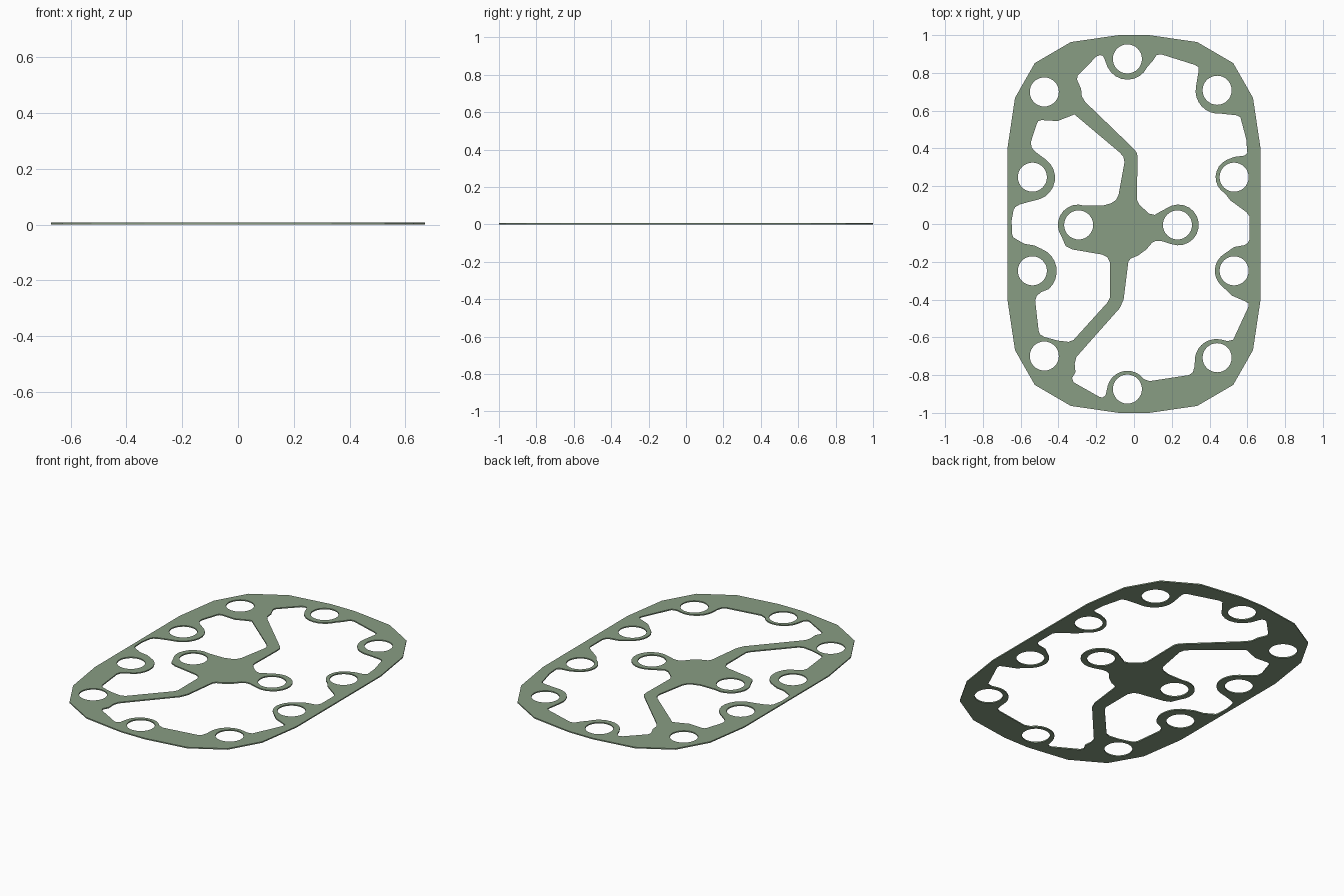
import bpy
from math import cos, sin, radians

THICK = 0.007


def arc(cx, cy, r, a0, a1, n=8):
    """Points along a boss edge, angles in degrees."""
    return [(cx + r * cos(radians(a0 + (a1 - a0) * i / n)),
             cy + r * sin(radians(a0 + (a1 - a0) * i / n))) for i in range(n + 1)]


curve = bpy.data.curves.new("gasket_plate", 'CURVE')
curve.dimensions = '2D'
curve.fill_mode = 'BOTH'
curve.extrude = THICK / 2


def loop(pts):
    s = curve.splines.new('POLY')
    s.points.add(len(pts) - 1)
    for p, (x, y) in zip(s.points, pts):
        p.co = (x, y, 0, 1)
    s.use_cyclic_u = True


# outer faceted rim, one quarter mirrored four ways
q = [(0.67, 0.4), (0.63, 0.668), (0.525, 0.852), (0.335, 0.963), (0.08, 1.0)]
right = [(x, -y) for x, y in reversed(q)] + q
loop(right + [(-x, y) for x, y in reversed(right)])

# bolt holes, rim ones mirrored front to back
for x, y in [(-0.035, 0.874), (0.44, 0.708), (0.53, 0.248), (-0.475, 0.699), (-0.538, 0.248)]:
    for s in (1, -1):
        loop(arc(x, s * y, 0.077, 0, 348.75, 31))
for x in (-0.293, 0.23):
    loop(arc(x, -0.005, 0.077, 0, 348.75, 31))

# left opening: upper strut, centre boss, lower strut, then the rim bosses
left = [(-.515, .53), (-.507, .545), (-.49, .55), (-.405, .545), (-.315, .58),
        (-.075, .378), (-.057, .357), (-.05, .328), (-.082, .153), (-.095, .128),
        (-.12, .11), (-.167, .097), (-.262, .097)]
left += arc(-.295, -.005, .108, 90, 215)
left += [(-.362, -.117), (-.325, -.135), (-.167, -.162), (-.142, -.175),
         (-.127, -.205), (-.127, -.39), (-.14, -.415), (-.32, -.614), (-.347, -.624),
         (-.405, -.617), (-.474, -.598), (-.497, -.585), (-.505, -.565), (-.523, -.407),
         (-.515, -.38), (-.49, -.36)]
left += arc(-.536, -.25, .127, -48, 68)
left += [(-.526, -.114), (-.58, -.105), (-.616, -.085), (-.640, -.07), (-.645, -.055),
         (-.648, .016), (-.638, .074), (-.628, .09), (-.606, .103), (-.553, .118)]
left += arc(-.538, .245, .12, -70, 52)
left += [(-.521, .381), (-.542, .405), (-.546, .434)]
loop(left)

# right opening: struts and centre boss
rgt = [(-.156, .873), (-.165, .89), (-.18, .894), (-.2, .886), (-.298, .785),
       (-.302, .765), (-.28, .715), (-.276, .675), (-.257, .645), (.002, .395),
       (.016, .375), (.019, .35), (.015, .13), (.03, .1), (.08, .055), (.11, .048), (.138, .065)]
rgt += arc(.235, -.005, .108, 125, -110, 14)
rgt += [(.145, -.09), (.115, -.09), (.095, -.1), (.065, -.135), (.02, -.168),
        (-.018, -.183), (-.03, -.2), (-.055, -.4), (-.075, -.445), (-.305, -.704),
        (-.314, -.74), (-.31, -.785), (-.328, -.815), (-.32, -.838), (-.182, -.916),
        (-.165, -.919), (-.15, -.905)]
# lower rim bosses
rgt += arc(-.035, -.885, .108, 165, 55)
rgt += [(.05, -.82), (.082, -.832), (.29, -.8), (.312, -.785), (.32, -.755)]
rgt += arc(.436, -.723, .114, 170, 75)
rgt += [(.495, -.62), (.525, -.613), (.605, -.44), (.606, -.42), (.59, -.41), (.52, -.38)]
rgt += arc(.534, -.248, .106, 230, 120)
rgt += [(.53, -.122), (.585, -.112), (.603, -.1), (.612, -.08), (.612, .04), (.595, .063), (.51, .125)]
# upper rim bosses
rgt += arc(.532, .248, .1, 240, 115)
rgt += [(.53, .355), (.585, .362), (.6, .375), (.594, .45), (.563, .566), (.54, .576)]
rgt += arc(.447, .705, .121, 275, 170)
rgt += [(.342, .81), (.34, .832), (.32, .843), (.145, .898), (.12, .895), (.1, .865)]
rgt += arc(-.035, .88, .116, -25, -155)
loop(rgt)

# turn the filled curve into a flat-shaded mesh plate
tmp = bpy.data.objects.new("plate_curve", curve)
bpy.context.collection.objects.link(tmp)
mesh = bpy.data.meshes.new_from_object(
    tmp.evaluated_get(bpy.context.evaluated_depsgraph_get()))
bpy.data.objects.remove(tmp)
plate = bpy.data.objects.new("gasket_plate", mesh)
bpy.context.collection.objects.link(plate)
plate.location.z = THICK / 2
for p in mesh.polygons:
    p.use_smooth = False

# grey-green finish
mat = bpy.data.materials.new("gasket_green")
mat.diffuse_color = (0.25, 0.34, 0.23, 1)
mesh.materials.clear()
mesh.materials.append(mat)
